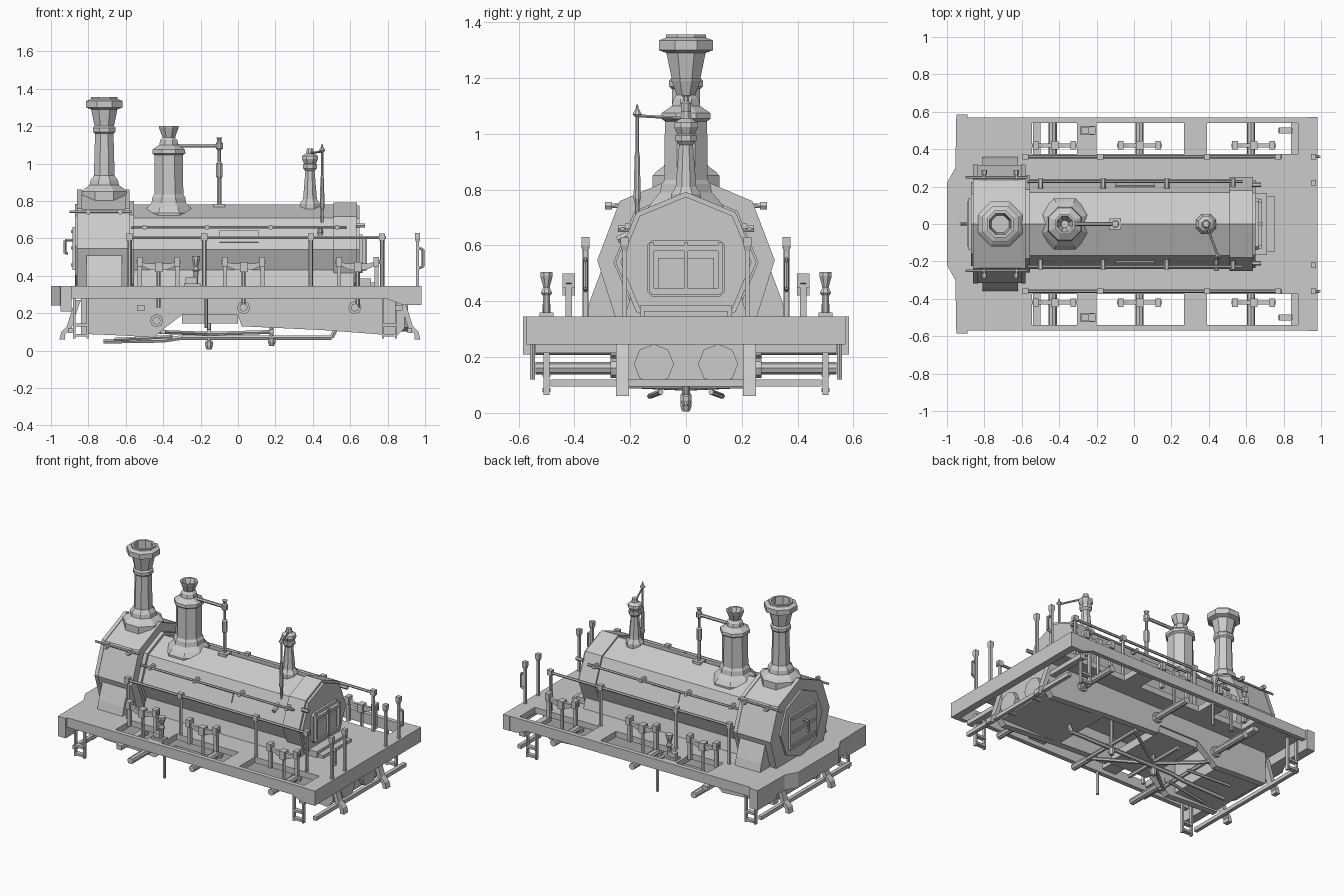
import bpy, bmesh
from math import pi, cos, sin
from mathutils import Vector


def make(name, verts, faces):
    me = bpy.data.meshes.new(name)
    me.from_pydata(verts, [], faces)
    bm = bmesh.new()
    bm.from_mesh(me)
    bmesh.ops.recalc_face_normals(bm, faces=bm.faces)
    bm.to_mesh(me)
    bm.free()
    ob = bpy.data.objects.new(name, me)
    bpy.context.collection.objects.link(ob)
    return ob


def prism(name, pts, a, b, axis='x'):
    # 2D profile swept from a to b along an axis
    def place(p, t):
        return {'x': (t, p[0], p[1]), 'y': (p[0], t, p[1]), 'z': (p[0], p[1], t)}[axis]
    n = len(pts)
    v = [place(p, a) for p in pts] + [place(p, b) for p in pts]
    f = [(i, (i + 1) % n, n + (i + 1) % n, n + i) for i in range(n)]
    return make(name, v, f + [tuple(range(n)), tuple(range(n, 2 * n))])


def box(name, x0, x1, y0, y1, z0, z1):
    return prism(name, [(x0, y0), (x1, y0), (x1, y1), (x0, y1)], z0, z1, 'z')


def lathe(name, prof, x, y, n=8, rot=pi / 8):
    v = [(x + r * cos(rot + 2 * pi * k / n), y + r * sin(rot + 2 * pi * k / n), z)
         for r, z in prof for k in range(n)]
    f = [(j * n + k, j * n + (k + 1) % n, (j + 1) * n + (k + 1) % n, (j + 1) * n + k)
         for j in range(len(prof) - 1) for k in range(n)]
    m = len(v)
    return make(name, v, f + [tuple(range(n)), tuple(range(m - n, m))])


def rod(name, p, q, r, n=6):
    p, q = Vector(p), Vector(q)
    rotation = (q - p).to_track_quat('Z', 'Y')
    ring = [rotation @ Vector((r * cos(2 * pi * k / n), r * sin(2 * pi * k / n), 0)) for k in range(n)]
    v = [p + c for c in ring] + [q + c for c in ring]
    f = [(k, (k + 1) % n, n + (k + 1) % n, n + k) for k in range(n)]
    return make(name, v, f + [tuple(range(n)), tuple(range(n, 2 * n))])


def path(name, pts, r, n=6):
    for p, q in zip(pts, pts[1:]):
        rod(name, p, q, r, n)


def sym(half):
    return half + [(-y, z) for y, z in reversed(half) if y > 1e-6]


def octagon(r, zc=0.54):
    return [(r * sin(k * pi / 4), zc + r * cos(k * pi / 4)) for k in range(8)]


# Footplate: centre deck, cross strips and end beams
box('deck_centre', -.92, .97, -.375, .375, .305, .345)
prism('front_buffer_beam', [(-.89, -.585), (-.95, -.585), (-.955, -.3), (-1, -.22), (-1, .22),
                            (-.955, .3), (-.95, .585), (-.89, .585)], .24, .345, 'z')
for s in (1, -1):
    box('beam_end_block', -.95, -.89, s * .38, s * .585, .21, .25)
    prism('side_valance', [(-.9, .345), (-.9, .28), (.34, .275), (.8, .275), (.88, .245), (.98, .245), (.98, .345)],
          s * .54, s * .57, 'y')
    for a, b in ((-.92, -.545), (-.305, -.2), (.267, .39), (.877, .97)):
        box('deck_strip', a, b, s * .37, s * .55, .305, .345)
box('rear_buffer_beam', .93, .98, -.572, .572, .245, .345)

# Inner frames and the boxes between them
frame = [(-.84, .31), (-.84, .09), (-.6, .08), (-.45, .07), (-.38, .13), (-.3, .19), (0, .19), (.02, .13),
         (.45, .11), (.85, .08), (.89, .12), (.89, .31)]
for s in (1, -1):
    prism('inner_frame', frame, s * .205, s * .25, 'y')
    prism('rear_cylinder_cover', octagon(.072, .175) if s == 0 else
          [(y + s * .115, z) for y, z in octagon(.072, .175)], .84, .91)
    for x, z in ((-.435, .16), (.03, .23), (.625, .23)):
        rod('axle_stub', (x, s * .2, z), (x, s * .54, z), .022, 8)
        rod('axle_collar', (x, s * .24, z), (x, s * .27, z), .035, 8)
    for x in (-.52, .86):
        box('side_bracket', x - .02, x + .02, s * .25, s * .54, .215, .245)
box('front_under_box', -.83, -.5, -.21, .21, .1, .3)
box('rear_under_box', .42, .88, -.21, .21, .11, .3)
box('ash_pan', -.3, 0, -.24, .24, .145, .2)

# Brake rigging under the frame
path('brake_pull_rod', [(-.72, 0, .05), (-.4, 0, .055), (-.3, 0, .07), (.5, 0, .07), (.52, 0, .11)], .014)
for x in (-.4, -.155, .18):
    rod('brake_cross_shaft', (x, -.23, .1), (x, .23, .1), .014)
for s in (1, -1):
    rod('brake_diagonal', (-.155, 0, .09), (.18, s * .22, .1), .012)
    rod('brake_diagonal', (-.155, 0, .09), (-.42, s * .22, .1), .012)
    rod('side_pull_rod', (-.66, s * .13, .06), (-.35, s * .09, .075), .01)
for x, z in ((-.155, .005), (.18, .025)):
    lathe('brake_hanger', [(.014, z), (.022, z + .02), (.022, z + .04), (.012, z + .05), (.012, .3)], x, 0)

# Guard irons, step bars and ladders
for e, x0 in ((1, .86), (-1, .84)):
    iron = [(e * (x0 + d), z) for d, z in ((0, .27), (.025, .2), (.05, .12), (.085, .085), (.085, .06),
                                           (.115, .06), (.105, .1), (.075, .13), (.05, .21), (.03, .27))]
    for s in (1, -1):
        prism('guard_iron', iron, s * .205, s * .25, 'y')
        lx = .81 if e > 0 else -.84
        for d in (-.035, .035):
            box('ladder_rail', lx + d - .006, lx + d + .006, s * .49, s * .51, .065, .29)
        for z in (.075, .13):
            box('ladder_rung', lx - .035, lx + .035, s * .485, s * .515, z, z + .015)
    xa, xb = sorted((e * (x0 + .045), e * (x0 + .07)))
    box('step_bar', xa, xb, -.485, .485, .095, .12)

# Boiler, firebox collar and saddle
prism('boiler', octagon(.24), -.6, .63)
prism('firebox_wrapper', octagon(.252), .51, .635)
prism('smokebox_joint', octagon(.26), -.6, -.555)
prism('firebox_end', octagon(.235), .63, .65)
prism('boiler_saddle', [(-.22, .34), (.22, .34), (.19, .45), (-.19, .45)], -.56, .62)

# Firebox door
prism('fire_door_frame', [(-.14, .435), (-.12, .415), (.12, .415), (.14, .435), (.14, .6), (.12, .62),
                          (-.12, .62), (-.14, .6)], .65, .665)
box('fire_door', .66, .675, -.1, .1, .44, .555)
for z in (.425, .58):
    box('fire_door_strap', .665, .685, -.125, .125, z, z + .02)
for y in (-.13, .115):
    box('fire_door_hinge', .665, .685, y, y + .015, .43, .61)
box('fire_door_latch', .67, .69, -.008, .008, .43, .61)
box('firebox_step', .64, .71, -.165, .165, .34, .385)
box('firebox_step_lip', .7, .75, -.15, .15, .34, .365)

# Smokebox with door and side wedges
sb = sym([(0, .855), (.235, .755), (.315, .545), (.25, .34)])
prism('smokebox', sb, -.85, -.6)
for a, b in ((-.86, -.835), (-.605, -.58)):
    prism('smokebox_flange', [(y * 1.01, .34 + (z - .34) * 1.01) for y, z in sb], a, b)
prism('smokebox_door', octagon(.225, .56), -.872, -.85)
box('smokebox_door_panel', -.885, -.865, -.14, .14, .43, .66)
for z in (.45, .54, .63):
    box('smokebox_door_strap', -.893, -.88, -.12, .12, z, z + .016)
path('smokebox_door_handle', [(-.87, 0, .59), (-.925, 0, .59), (-.925, 0, .52), (-.91, 0, .52)], .008)
for s in (1, -1):
    prism('smokebox_wedge', [(s * .24, .34), (s * .36, .34), (s * .345, .4), (s * .3, .52), (s * .24, .52)], -.81, -.62)
    rod('smokebox_rail', (-.9, s * .25, .742), (-.57, s * .25, .742), .007)
    for x in (-.8, -.63):
        rod('smokebox_pin', (x, s * .22, .742), (x, s * .28, .742), .009)
        rod('smokebox_pin_head', (x, s * .265, .742), (x, s * .29, .742), .015)

# Chimney, steam dome and safety valve
lathe('chimney', [(.13, .74), (.13, .85), (.115, .865), (.085, .885), (.08, .91), (.06, .935), (.054, 1.14),
                  (.054, 1.16), (.066, 1.17), (.066, 1.19), (.056, 1.2), (.076, 1.29), (.105, 1.3), (.105, 1.335),
                  (.078, 1.345), (.078, 1.356), (.062, 1.356), (.05, 1.2)], -.715, 0)
lathe('steam_dome', [(.148, .7), (.148, .735), (.125, .765), (.1, .79), (.095, .82), (.084, .835), (.082, 1.045),
                     (.096, 1.055), (.094, 1.075), (.055, 1.1), (.05, 1.125), (.036, 1.14), (.056, 1.19),
                     (.058, 1.2), (.045, 1.2), (.02, 1.14)], -.37, 0)
lathe('safety_valve', [(.058, .75), (.058, .785), (.04, .81), (.027, .96), (.04, .975), (.04, .995), (.034, 1.0),
                       (.047, 1.025), (.045, 1.04), (.022, 1.055), (.018, 1.08)], .385, 0)

# Whistle pipe and regulator column on the boiler top
rod('dome_pipe', (-.33, 0, 1.095), (-.09, 0, 1.095), .011)
lathe('regulator_column', [(.012, .77), (.012, .92), (.018, .93), (.018, 1.0), (.009, 1.01), (.009, 1.07),
                           (.02, 1.08), (.02, 1.11), (.012, 1.12), (.012, 1.13), (.018, 1.14)], -.1, 0)
box('regulator_foot', -.13, -.07, -.03, .03, .765, .785)
rod('valve_arm', (.385, 0, 1.055), (.45, -.175, 1.065), .006)
lathe('valve_rod', [(.008, .6), (.009, .75), (.014, .77), (.01, .92), (.007, .94), (.007, 1.06), (.018, 1.07),
                    (.006, 1.09), (.003, 1.105)], .45, -.175)
rod('valve_rod_bracket', (.44, -.16, .66), (.44, -.245, .62), .014)

for s in (1, -1):
    # Boiler handrails and side plate
    rod('boiler_handrail', (-.57, s * .228, .66), (.58, s * .228, .66), .008)
    for x in (-.5, -.165, .175, .53):
        rod('handrail_knob', (x, s * .19, .66), (x, s * .243, .66), .014)
    prism('side_plate', [(s * .19, .635), (s * .206, .643), (s * .23, .582), (s * .215, .575)], -.1, .11)
    rod('end_knob', (.63, s * .21, .67), (.68, s * .21, .67), .012)
    # Outer walkway railing
    rod('walkway_rail', (-.59, s * .36, .605), (.79, s * .36, .605), .009)
    for x in (-.58, -.18, .39, .77):
        rod('walkway_post', (x, s * .36, .34), (x, s * .36, .6), .012)
        box('walkway_post_cap', x - .017, x + .017, s * .345, s * .375, .59, .625)
    # End posts with hooks
    for y in (.22, .36):
        lathe('end_post', [(.012, .34), (.012, .58), (.02, .6), (.02, .63)], .96, s * y, 4, pi / 4)
    path('end_post_hook', [(.965, s * .36, .55), (.99, s * .36, .54), (.99, s * .36, .45), (.965, s * .36, .44)], .008)
    # Leaf springs and hangers above the axle openings
    for x in (-.425, .03, .64):
        prism('leaf_spring', [(x - .12, .485), (x - .06, .465), (x + .06, .465), (x + .12, .485), (x + .12, .465),
                              (x + .04, .43), (x - .04, .43), (x - .12, .465)], s * .41, s * .43, 'y')
        for d in (-.1, .1):
            box('spring_hanger', x + d - .011, x + d + .011, s * .408, s * .432, .33, .45)
            box('spring_shackle', x + d - .015, x + d + .015, s * .397, s * .443, .45, .5)
        box('spring_buckle', x - .02, x + .02, s * .397, s * .443, .42, .475)
        rod('spring_link', (x, s * .42, .23), (x, s * .42, .43), .011)
    # Lubricator on the walkway
    box('lubricator_foot', -.29, -.2, s * .475, s * .525, .34, .36)
    lathe('lubricator', [(.012, .36), (.014, .42), (.022, .43), (.012, .45), (.024, .49), (.024, .505)], -.225, s * .5)
    box('lubricator_box', -.28, -.23, s * .485, s * .515, .36, .39)
    # Hanging drain rods
    rod('drain_rod', (-.17, s * .55, .12), (-.17, s * .55, .29), .01)
